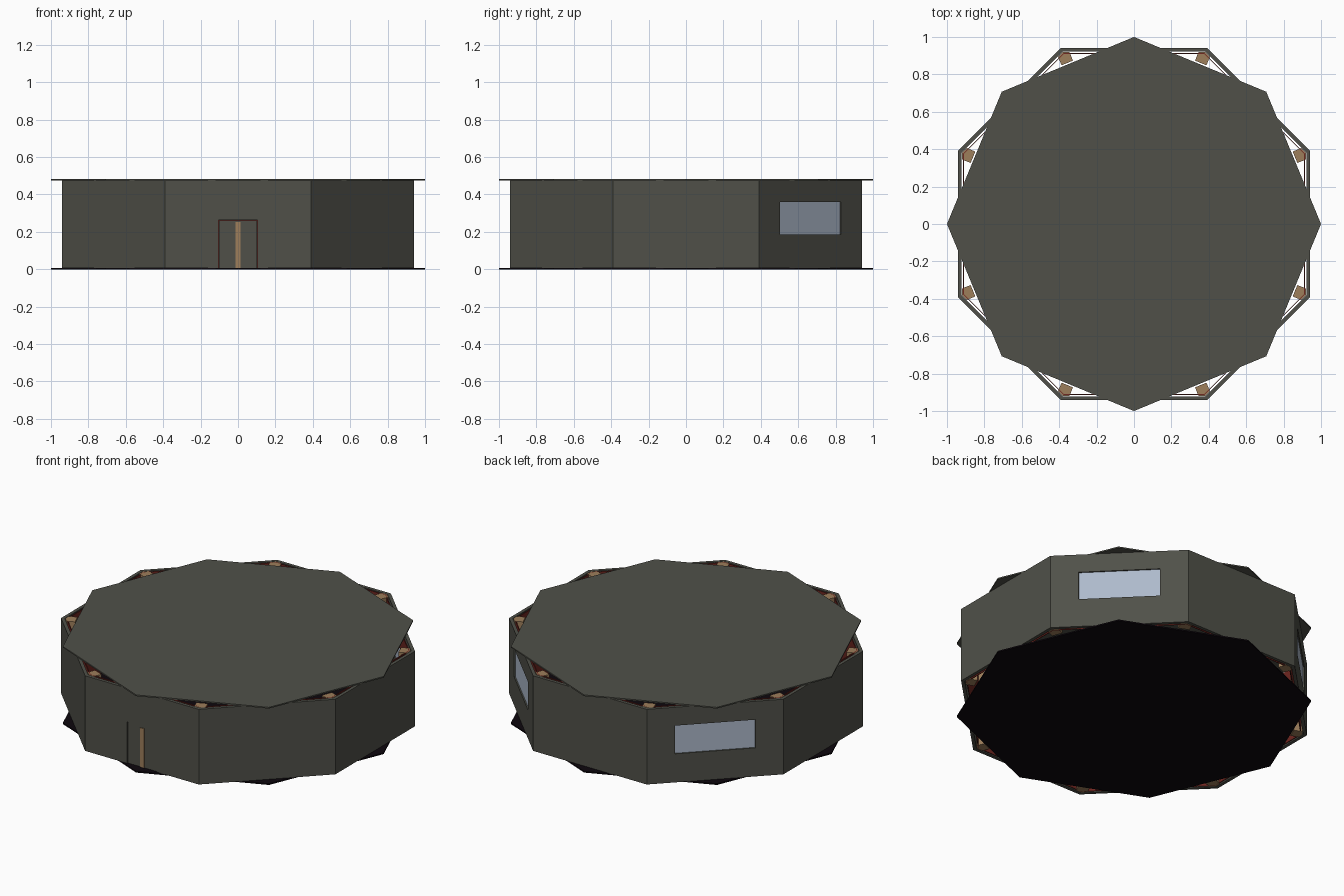
import bpy, bmesh, math

if "Cube" in bpy.data.objects:
    bpy.data.objects.remove(bpy.data.objects["Cube"])

T = math.tan(math.pi / 8)          # half side of an octagon per unit of apothem
Z0, Z1, TOP = 0.008, 0.474, 0.482  # floor top, wall top, roof top


def material(name, rgb):
    m = bpy.data.materials.new(name)
    m.diffuse_color = (*rgb, 1)
    m.use_nodes = True
    m.node_tree.nodes["Principled BSDF"].inputs["Base Color"].default_value = m.diffuse_color
    return m


GREY = material("olive grey", (0.080, 0.081, 0.066))
BLACK = material("near black", (0.004, 0.002, 0.004))
WOOD = material("wood brown", (0.34, 0.21, 0.105))
GLASS = material("blue grey glass", (0.42, 0.49, 0.60))
RED = material("dark red", (0.16, 0.02, 0.015))


def build(name, prisms, mat):
    """One object from prisms given as (plan points, bottom z, top z)."""
    bm = bmesh.new()
    for pts, za, zb in prisms:
        low = [bm.verts.new((x, y, za)) for x, y in pts]
        high = [bm.verts.new((x, y, zb)) for x, y in pts]
        bm.faces.new(low[::-1])
        bm.faces.new(high)
        n = len(pts)
        for i in range(n):
            j = (i + 1) % n
            bm.faces.new((low[i], low[j], high[j], high[i]))
    bmesh.ops.recalc_face_normals(bm, faces=bm.faces)
    me = bpy.data.meshes.new(name)
    bm.to_mesh(me)
    bm.free()
    me.materials.append(mat)
    ob = bpy.data.objects.new(name, me)
    bpy.context.collection.objects.link(ob)
    return ob


def plan(angle, pts):
    """Turn (outward distance, sideways) pairs to the wall facing this angle."""
    c, s = math.cos(angle), math.sin(angle)
    return [(d * c - u * s, d * s + u * c) for d, u in pts]


def slab(angle, d0, d1, u0, u1):
    """Plan of a wall piece; a side of None is mitred at the octagon corner."""
    def left(d): return -d * T if u0 is None else u0
    def right(d): return d * T if u1 is None else u1
    return plan(angle, [(d0, left(d0)), (d1, left(d1)), (d1, right(d1)), (d0, right(d0))])


def wall(name, angle, d0, d1, mat, hole=None):
    if not hole:
        return build(name, [(slab(angle, d0, d1, None, None), Z0, Z1)], mat)
    w, za, zb = hole
    parts = [(slab(angle, d0, d1, None, -w), Z0, Z1),
             (slab(angle, d0, d1, w, None), Z0, Z1),
             (slab(angle, d0, d1, -w, w), zb, Z1)]
    if za > Z0:
        parts.append((slab(angle, d0, d1, -w, w), Z0, za))
    return build(name, parts, mat)


# Floor and roof: thin octagons turned against the walls
octagon = [(math.cos(i * math.pi / 4), math.sin(i * math.pi / 4)) for i in range(8)]
build("floor", [(octagon, 0, Z0)], BLACK)
build("roof", [(octagon, Z1, TOP)], GREY)

# Eight outer walls with thin inner lining; door in front, windows on the back diagonals
WINDOW = (0.23, 0.185, 0.36)
DOOR = (0.103, Z0, 0.264)
holes = {1: WINDOW, 3: WINDOW, 6: DOOR}
for i in range(8):
    a = i * math.pi / 4
    wall(f"outer_wall_{i}", a, 0.922, 0.942, GREY, holes.get(i))
    wall(f"inner_lining_{i}", a, 0.908, 0.913, RED, holes.get(i))
    if holes.get(i) is WINDOW:
        w, za, zb = WINDOW
        build(f"window_glass_{i}", [(slab(a, 0.929, 0.934, -w, w), za, zb)], GLASS)

# Double door with wooden meeting strips
a = -math.pi / 2
w, za, zb = DOOR
build("door_leaves", [(slab(a, 0.924, 0.936, -w + 0.002, -0.0005), za, zb - 0.002),
                      (slab(a, 0.924, 0.936, 0.0005, w - 0.002), za, zb - 0.002)], GREY)
build("door_strips", [(slab(a, 0.934, 0.941, -0.0125, -0.001), za, 0.252),
                      (slab(a, 0.934, 0.941, 0.001, 0.0125), za, 0.252)], WOOD)

# Wooden corner posts with the outer corners trimmed to fit the walls
for i in range(8):
    a = (i + 0.5) * math.pi / 4
    post = plan(a, [(0.932, -0.033), (0.982, -0.033), (0.995, 0), (0.982, 0.033), (0.932, 0.033)])
    build(f"corner_post_{i}", [(post, Z0, Z1)], WOOD)
